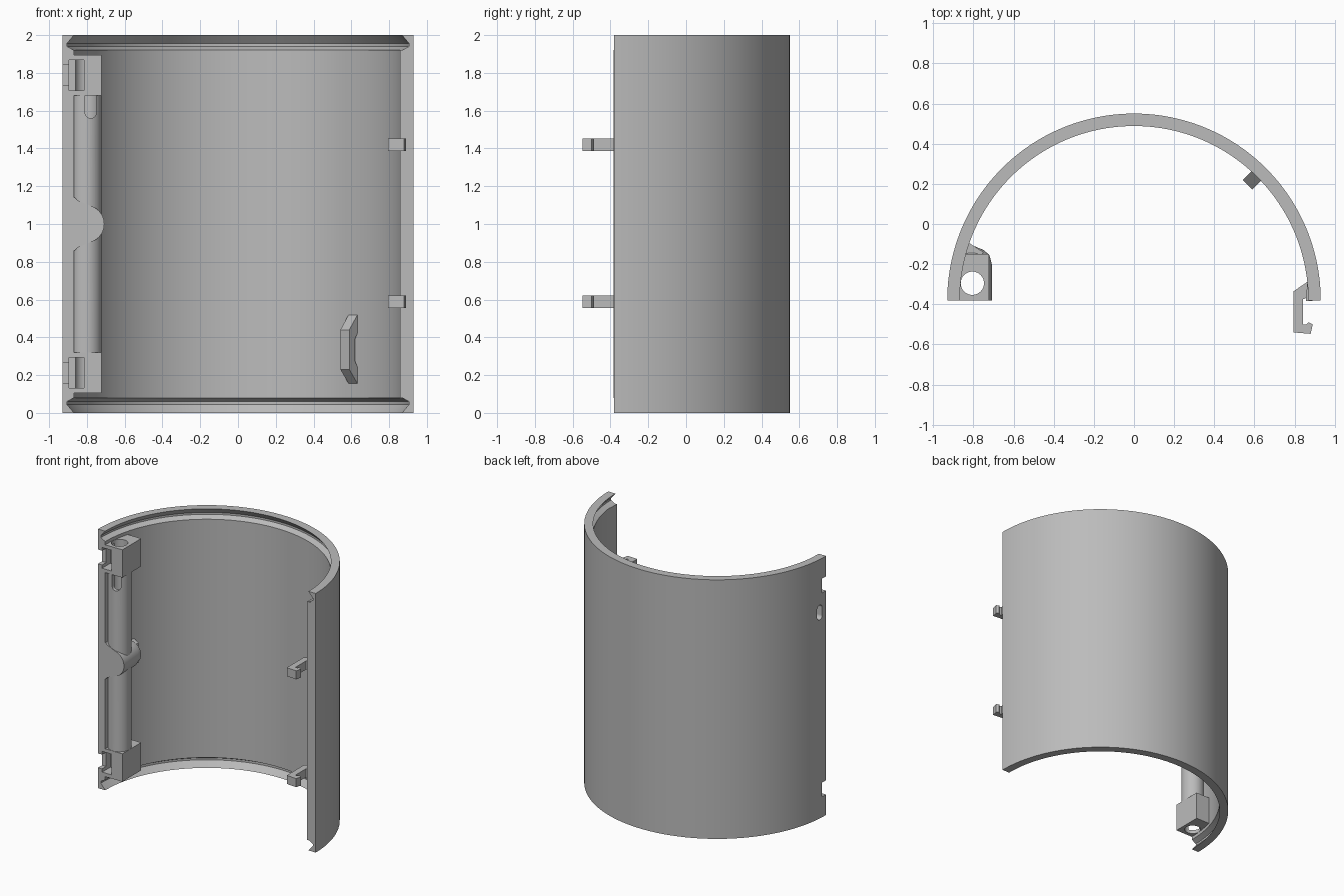
import bpy, bmesh, math
from mathutils import Matrix, Vector

cube = bpy.data.objects.get("Cube")
if cube:
    bpy.data.objects.remove(cube, do_unlink=True)

grey = bpy.data.materials.new("plain_grey")
grey.use_nodes = True
colour = (0.5, 0.5, 0.5, 1)
grey.diffuse_color = colour
grey.node_tree.nodes["Principled BSDF"].inputs["Base Color"].default_value = colour

CY = -0.38                  # arc centre and front plane
PIN = (-0.805, -0.295)      # hinge pin axis
MID = 1.0                   # mid height


def finish(name, bm):
    bmesh.ops.recalc_face_normals(bm, faces=bm.faces)
    me = bpy.data.meshes.new(name)
    bm.to_mesh(me)
    bm.free()
    me.materials.append(grey)
    ob = bpy.data.objects.new(name, me)
    bpy.context.collection.objects.link(ob)
    return ob


def box(name, lo, hi):
    bm = bmesh.new()
    bmesh.ops.create_cube(bm, size=1)
    lo, hi = Vector(lo), Vector(hi)
    for v in bm.verts:
        v.co = (lo + hi) / 2 + Vector(a * b for a, b in zip(v.co, hi - lo))
    return finish(name, bm)


def rod(name, radius, start, end, sides=40):
    start, end = Vector(start), Vector(end)
    axis = end - start
    turn = Vector((0, 0, 1)).rotation_difference(axis).to_matrix().to_4x4()
    bm = bmesh.new()
    bmesh.ops.create_cone(bm, cap_ends=True, segments=sides, radius1=radius,
                          radius2=radius, depth=axis.length,
                          matrix=Matrix.Translation((start + end) / 2) @ turn)
    return finish(name, bm)


def prism(name, points, thickness, frame):
    # profile in local xy, centred extrusion along local z, placed by frame
    bm = bmesh.new()
    face = bm.faces.new([bm.verts.new((x, y, -thickness / 2)) for x, y in points])
    made = bmesh.ops.extrude_face_region(bm, geom=[face])["geom"]
    bmesh.ops.translate(bm, vec=(0, 0, thickness),
                        verts=[g for g in made if isinstance(g, bmesh.types.BMVert)])
    bm.transform(frame)
    return finish(name, bm)


def revolve(name, points, angle, steps, frame, caps=False):
    # profile of (radius, height) turned about local z
    bm = bmesh.new()
    verts = [bm.verts.new((r, 0, z)) for r, z in points]
    n = len(verts)
    edges = [bm.edges.new((verts[i], verts[(i + 1) % n])) for i in range(n if caps else n - 1)]
    geom = verts + edges + ([bm.faces.new(verts)] if caps else [])
    spun = bmesh.ops.spin(bm, geom=edges + verts, cent=(0, 0, 0), axis=(0, 0, 1),
                          angle=angle, steps=steps)
    if caps:
        bm.faces.new([g for g in spun["geom_last"] if isinstance(g, bmesh.types.BMVert)])
    bmesh.ops.remove_doubles(bm, verts=bm.verts, dist=0.0001)
    bm.transform(frame)
    return finish(name, bm)


def cut(targets, cutter):
    for ob in targets:
        mod = ob.modifiers.new("cut", "BOOLEAN")
        mod.operation = "DIFFERENCE"
        mod.solver = "EXACT"
        mod.object = cutter
        bpy.context.view_layer.objects.active = ob
        bpy.ops.object.modifier_apply(modifier=mod.name)
    bpy.data.objects.remove(cutter, do_unlink=True)


# Half-cylinder shell with a groove inside each rim
R, r, g = 0.93, 0.868, 0.906
low = [(r, 0), (g, 0.045), (g, 0.06), (r, 0.08)]
profile = [(R, 0)] + low + [(a, 2 - z) for a, z in reversed(low)] + [(R, 2)]
shell = revolve("curved_shell", profile, math.pi, 96, Matrix.Translation((0, CY, 0)), True)

# Hinge column with blocks at both ends
blocks = []
column = rod("hinge_column", 0.083, (*PIN, 0.3), (*PIN, 1.7), 48)
for side, name in ((-1, "lower"), (1, "upper")):
    z0, z1 = sorted((MID + side * 0.68, MID + side * 0.895))
    blocks.append(box(name + "_hinge_block", (-0.89, CY, z0), (-0.722, -0.15, z1)))

# Rounded boss halfway up, with a web back to the shell
boss = revolve("middle_boss", [(0, 0), (0.1, 0), (0.1, 0.18), (0.088, 0.225),
                               (0.06, 0.25), (0, 0.275)], 2 * math.pi, 48,
               Matrix.Translation((-0.808, CY, MID)) @ Matrix.Rotation(-math.pi / 2, 4, "X"))
web = prism("boss_web", [(-0.9, -0.14), (-0.865, -0.14), (-0.85, -0.125), (-0.79, -0.1),
                         (-0.79, 0.1), (-0.85, 0.125), (-0.865, 0.14), (-0.9, 0.14)], 0.18,
            Matrix.Translation((0, CY + 0.09, MID)) @ Matrix.Rotation(math.pi / 2, 4, "X"))
back_web = prism("boss_back_web", [(-0.89, -0.25), (-0.8, -0.25), (-0.75, -0.14),
                                   (-0.82, -0.095), (-0.86, -0.1)], 0.15,
                 Matrix.Translation((0, 0, MID)))

# Pin bore, pockets and edge notches
hinge = [column, boss, web, back_web] + blocks
cut(hinge, rod("pin_bore", 0.058, (*PIN, -0.1), (*PIN, 2.1)))
for side, block in zip((-1, 1), blocks):
    z = MID + side * 0.787
    cut([block, shell], box("pocket", (-0.895, CY - 0.1, z - 0.08), (-0.815, -0.28, z + 0.08)))
    cut([shell], box("notch", (-1, CY - 0.1, z - 0.055), (-0.86, -0.33, z + 0.055)))

# Round-ended slots in the column and the shell
cut([column], box("slot", (-0.81, CY - 0.1, 1.59), (-0.75, PIN[1], 1.8)))
cut([column], rod("slot_end", 0.03, (-0.78, CY - 0.1, 1.59), (-0.78, PIN[1], 1.59)))
cut([shell, column], box("side_slot", (-1, -0.335, 1.56), (PIN[0], -0.28, 1.62)))
for z in (1.56, 1.62):
    cut([shell, column], rod("side_slot_end", 0.0275, (-1, -0.3075, z), (PIN[0], -0.3075, z)))

# Thin sealing lip along the other edge
lip = prism("edge_lip", [(0.857, -0.383), (0.89, -0.383), (0.89, -0.29), (0.862, -0.3)],
            1.84, Matrix.Translation((0, 0, MID)))

# Hooked snap clips
hook = [(0.875, -0.28), (0.795, -0.335), (0.795, -0.54), (0.88, -0.547), (0.89, -0.5),
        (0.87, -0.49), (0.855, -0.502), (0.842, -0.5), (0.842, -0.375), (0.875, -0.36)]
for z, name in ((0.588, "lower"), (1.42, "upper")):
    prism(name + "_snap_clip", hook, 0.066, Matrix.Translation((0, 0, z)))

# Small strap loop on the inner wall, in a radial plane
strap = [(0.885, 0.54), (0.807, 0.44), (0.807, 0.23), (0.885, 0.135),
         (0.885, 0.215), (0.85, 0.275), (0.85, 0.39), (0.885, 0.45)]
prism("strap_loop", strap, 0.066, Matrix.Translation((0, CY, 0))
      @ Matrix.Rotation(math.radians(45.5), 4, "Z") @ Matrix.Rotation(math.pi / 2, 4, "X"))

# Smooth curves, crisp edges
bpy.ops.object.select_all(action="DESELECT")
for ob in bpy.context.collection.objects:
    if ob.type == "MESH" and grey.name in ob.data.materials:
        ob.select_set(True)
        bpy.context.view_layer.objects.active = ob
bpy.ops.object.shade_smooth_by_angle(angle=math.radians(25))
